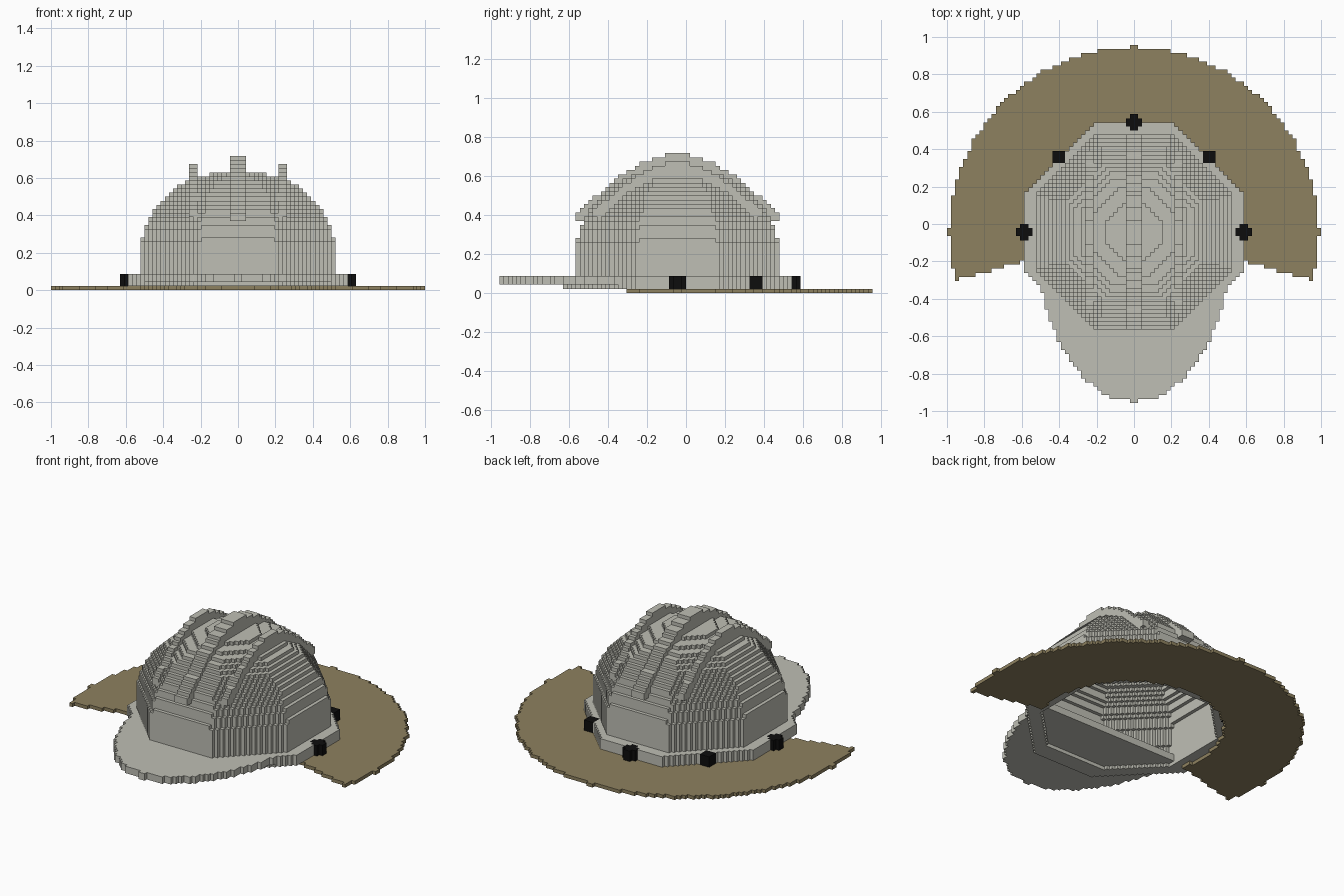
import bpy, bmesh, math

if "Cube" in bpy.data.objects:
    bpy.data.objects.remove(bpy.data.objects["Cube"])

CELL = 1 / 46          # edge of one block
SHIFT_Y = -2           # helmet centre, in blocks
OCT = 1.39             # diagonal limit of the octagonal plan


def material(name, rgb):
    m = bpy.data.materials.new(name)
    m.use_nodes = True
    m.diffuse_color = (*rgb, 1)
    bsdf = m.node_tree.nodes["Principled BSDF"]
    bsdf.inputs["Base Color"].default_value = (*rgb, 1)
    bsdf.inputs["Roughness"].default_value = 0.8
    return m


grey = material("warm grey", (0.52, 0.52, 0.46))
tan = material("khaki cloth", (0.27, 0.22, 0.115))
black = material("black", (0.004, 0.004, 0.004))


# Shape rules, all in block units around the helmet centre
def octagon(x, y):
    return max(abs(x), abs(y), (abs(x) + abs(y)) / OCT)


def in_polygon(x, y, radius):
    """Inside a 24-sided polygon with a corner on each axis."""
    step = math.tau / 24
    offset = math.atan2(y, x) % step - step / 2
    return math.hypot(x, y) * math.cos(offset) < radius * math.cos(step / 2)


def in_dome(x, y, z, radius, height):
    rise = max(z - 4, 0)
    return (octagon(x, y) / radius) ** 2.4 + (rise / height) ** 2.4 < 1


def clip(x, y, z):
    if not 1 < z < 4:
        return False
    ax = abs(x)
    diagonal = 17 < ax < 20 and 17 < y < 20
    return diagonal or any(math.hypot(ax - cx, y - cy) < 2 for cx, cy in ((27, 0), (0, 27)))


def neck_flap(x, y, z):
    return (z < 1 and in_polygon(x, y, 45.65) and not in_polygon(x, y, 25)
            and y > -abs(x) * math.tan(math.radians(15)))


def shell(x, y, z):
    return z > 1 and in_dome(x, y, z, 24.4, 25) and not in_dome(x, y, z, 22.4, 23.2)


def rim(x, y, z):
    return (1 < z < 4 and max(abs(x), abs(y)) < 27 and abs(x) + abs(y) < 36.5
            and octagon(x, y) > 22.4)


def brim(x, y, z):
    return 2 < z < 4 and y < -8 and in_polygon(x * 41.8 / 24.3, y, 41.8)


def ridge(x, y, z, low, high, length):
    if abs(y) > length or z < low or in_dome(x, y, z, 23, 24):
        return False
    return z < high - (high - low - 1) * (abs(y) / length) ** 1.75


def centre_ridge(x, y, z):
    return abs(x) < 2 and ridge(x, y, z, 17, 33, 24)


def side_ridge(x, y, z):
    return 10 < abs(x) < 12 and ridge(x, y, z, 18, 31, 20)


# Earlier parts claim a block first
PARTS = [
    ("clips", clip, black),
    ("neck_flap", neck_flap, tan),
    ("dome_shell", shell, grey),
    ("rim", rim, grey),
    ("front_brim", brim, grey),
    ("centre_ridge", centre_ridge, grey),
    ("side_ridges", side_ridge, grey),
]

filled = {}
for i in range(-46, 46):
    for j in range(-42, 46):
        for k in range(33):
            point = (i + 0.5, j + 0.5, k + 0.5)
            for name, rule, _ in PARTS:
                if rule(*point):
                    filled[i, j, k] = name
                    break


def build(name, mat):
    """Turn the blocks of one part into a mesh of its exposed faces."""
    bm = bmesh.new()
    corners = {}

    def corner(p):
        if p not in corners:
            x, y, z = p
            corners[p] = bm.verts.new((x * CELL, (y + SHIFT_Y) * CELL, z * CELL))
        return corners[p]

    for cell in [c for c, part in filled.items() if part == name]:
        for axis in range(3):
            for side in (0, 1):
                near = list(cell)
                near[axis] += 2 * side - 1
                if tuple(near) in filled:
                    continue
                loop = []
                for a, b in ((0, 0), (1, 0), (1, 1), (0, 1)):
                    p = list(cell)
                    p[axis] += side
                    p[(axis + 1) % 3] += a
                    p[(axis + 2) % 3] += b
                    loop.append(corner(tuple(p)))
                bm.faces.new(loop if side else loop[::-1])
    mesh = bpy.data.meshes.new(name)
    bm.to_mesh(mesh)
    bm.free()
    mesh.materials.append(mat)
    bpy.context.collection.objects.link(bpy.data.objects.new(name, mesh))


for part_name, _, part_material in PARTS:
    build(part_name, part_material)
